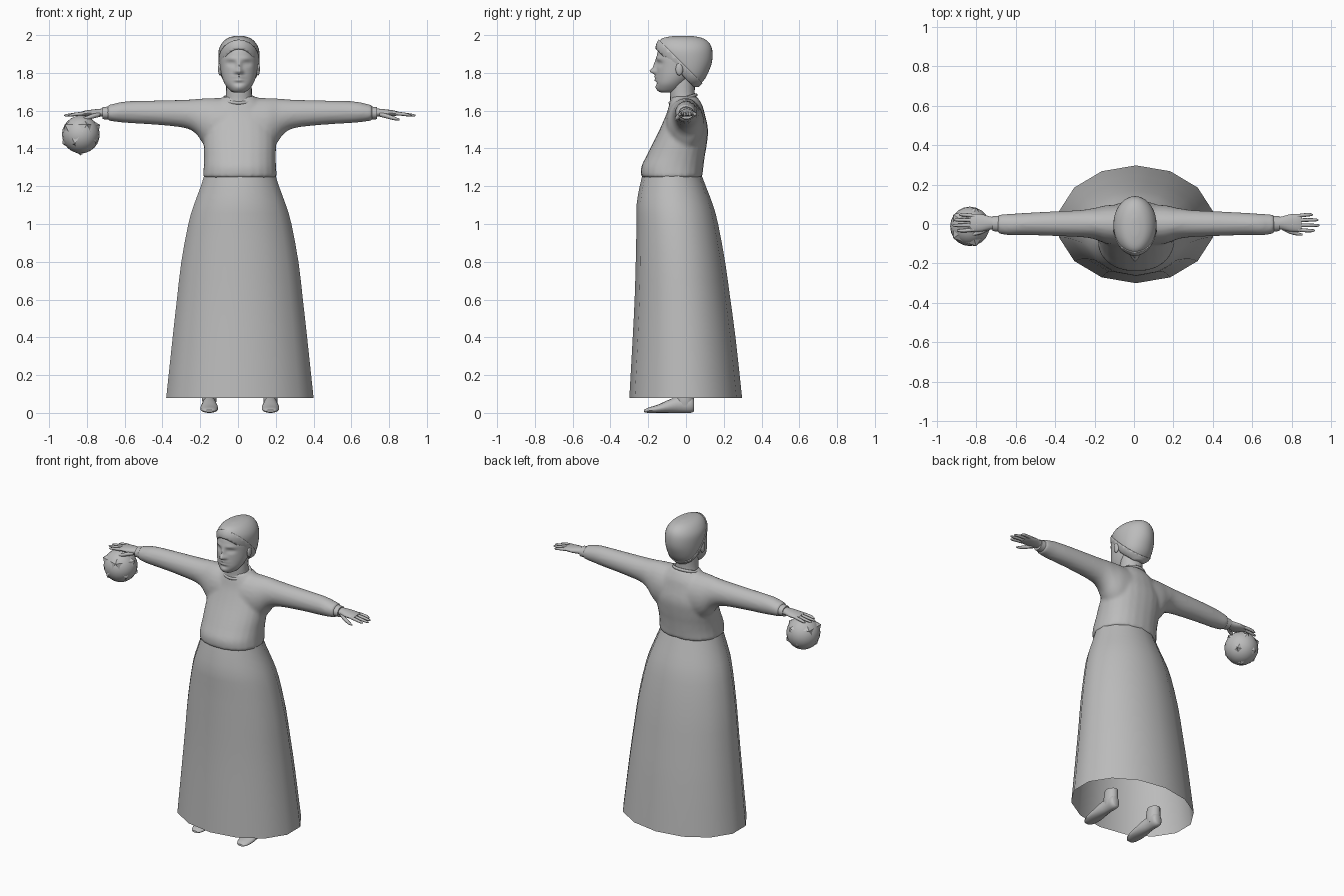
import bpy, bmesh, math, random
from mathutils import Vector

if "Cube" in bpy.data.objects:
    bpy.data.objects.remove(bpy.data.objects["Cube"])

GREY = (0.5, 0.5, 0.5, 1)
grey = bpy.data.materials.new("plain_grey")
grey.use_nodes = True
grey.diffuse_color = GREY
grey.node_tree.nodes["Principled BSDF"].inputs["Base Color"].default_value = GREY

MID = 0.01  # mirror line of the body


def curve_through(rows, steps):
    """Catmull-Rom interpolation of ring rows."""
    rows = [Vector(r) for r in rows]
    out = []
    for i in range(len(rows) - 1):
        p0, p1 = rows[max(i - 1, 0)], rows[i]
        p2, p3 = rows[i + 1], rows[min(i + 2, len(rows) - 1)]
        for s in range(steps):
            t = s / steps
            out.append(p1 + (p2 - p0) * (t / 2)
                       + (2 * p0 - 5 * p1 + 4 * p2 - p3) * (t * t / 2)
                       + (3 * p1 - p0 - 3 * p2 + p3) * (t ** 3 / 2))
    return out + [rows[-1]]


def loft(bm, rows, axis="z", sides=24, steps=3, power=1.0, side=1, caps=True):
    """Rows are (position, a_min, a_max, b_min, b_max) across the axis."""
    rings = []
    for t, a0, a1, b0, b1 in curve_through(rows, steps):
        ring = []
        for k in range(sides):
            ang = math.tau * k / sides
            s, c = math.sin(ang), math.cos(ang)
            a = (a0 + a1) / 2 + (a1 - a0) / 2 * math.copysign(abs(s) ** power, s)
            b = (b0 + b1) / 2 + (b1 - b0) / 2 * math.copysign(abs(c) ** power, c)
            x, y, z = {"z": (a, b, t), "x": (t, a, b), "y": (a, t, b)}[axis]
            ring.append(bm.verts.new((x if side > 0 else 2 * MID - x, y, z)))
        rings.append(ring)
    for low, high in zip(rings, rings[1:]):
        for k in range(sides):
            n = (k + 1) % sides
            bm.faces.new((low[k], low[n], high[n], high[k]))
    if caps:
        bm.faces.new(rings[0])
        bm.faces.new(rings[-1])


def finish(bm, name, angle=50):
    bmesh.ops.recalc_face_normals(bm, faces=bm.faces)
    mesh = bpy.data.meshes.new(name)
    bm.to_mesh(mesh)
    bm.free()
    mesh.materials.append(grey)
    mesh.shade_smooth()
    mesh.set_sharp_from_angle(angle=math.radians(angle))
    obj = bpy.data.objects.new(name, mesh)
    bpy.context.collection.objects.link(obj)
    return obj


def upright(rows, cx=MID):
    """(z, half width, y front, y back) to loft rows."""
    return [(z, cx - w, cx + w, f, b) for z, w, f, b in rows]


# Long hollow skirt
bm = bmesh.new()
loft(bm, upright([
    (0.08, 0.4, -0.3, 0.297), (0.4, 0.365, -0.282, 0.262), (0.6, 0.342, -0.272, 0.235),
    (0.8, 0.318, -0.266, 0.207), (1.0, 0.28, -0.262, 0.17), (1.1, 0.25, -0.262, 0.143),
    (1.2, 0.212, -0.245, 0.105), (1.27, 0.19, -0.228, 0.078)]),
    sides=14, steps=2, caps=False)
finish(bm, "skirt")

# Bodice and sleeves fused into one garment
bm = bmesh.new()
loft(bm, upright([
    (1.245, 0.197, -0.237, 0.086), (1.3, 0.192, -0.238, 0.092), (1.36, 0.19, -0.21, 0.1),
    (1.42, 0.192, -0.18, 0.11), (1.5, 0.188, -0.14, 0.117), (1.58, 0.165, -0.105, 0.1),
    (1.63, 0.13, -0.09, 0.086), (1.675, 0.085, -0.075, 0.058)]), power=0.9)
SLEEVE = [
    (0.08, -0.11, 0.1, 1.37, 1.668), (0.16, -0.1, 0.095, 1.39, 1.667),
    (0.205, -0.083, 0.085, 1.425, 1.665), (0.24, -0.073, 0.078, 1.475, 1.662),
    (0.3, -0.066, 0.07, 1.508, 1.658), (0.45, -0.06, 0.063, 1.525, 1.654),
    (0.58, -0.056, 0.056, 1.533, 1.651), (0.64, -0.057, 0.052, 1.538, 1.646),
    (0.68, -0.054, 0.05, 1.543, 1.636), (0.712, -0.047, 0.046, 1.547, 1.63)]
for side in (1, -1):
    loft(bm, SLEEVE, "x", side=side)
bodice = finish(bm, "bodice_and_sleeves")
remesh = bodice.modifiers.new("Fuse", "REMESH")
remesh.mode = "VOXEL"
remesh.voxel_size = 0.011
remesh.use_smooth_shade = True
soften = bodice.modifiers.new("Soften", "SMOOTH")
soften.iterations = 4

# Cuffs, hands and feet on both sides
for side, word in ((1, "left"), (-1, "right")):
    bm = bmesh.new()
    loft(bm, [(0.69, -0.04, 0.042, 1.552, 1.624), (0.737, -0.036, 0.04, 1.555, 1.618)],
         "x", steps=1, side=side)
    finish(bm, word + "_cuff")

    bm = bmesh.new()
    loft(bm, [(0.72, -0.026, 0.034, 1.566, 1.612), (0.75, -0.028, 0.038, 1.569, 1.61),
              (0.79, -0.038, 0.049, 1.569, 1.606), (0.83, -0.04, 0.051, 1.572, 1.6),
              (0.85, -0.036, 0.047, 1.577, 1.594)], "x", sides=16, side=side)
    for y, tip in ((-0.029, 0.918), (-0.006, 0.94), (0.018, 0.934), (0.041, 0.908)):
        r = 0.0095
        out = y * 1.15
        loft(bm, [(0.83, y - r, y + r, 1.576, 1.596), (0.88, out - r, out + r, 1.572, 1.59),
                  (tip - 0.01, out - 0.007, out + 0.007, 1.569, 1.582),
                  (tip, out - 0.002, out + 0.002, 1.573, 1.577)],
             "x", sides=8, steps=2, side=side)
    loft(bm, [(0.75, -0.03, -0.002, 1.568, 1.594), (0.79, -0.05, -0.026, 1.558, 1.583),
              (0.83, -0.059, -0.041, 1.549, 1.568), (0.855, -0.058, -0.05, 1.549, 1.557)],
         "x", sides=8, steps=2, side=side)
    finish(bm, word + "_hand")

    bm = bmesh.new()
    fx = MID + 0.162
    loft(bm, [(y, fx - w, fx + w, lo, hi) for y, w, lo, hi in (
        (-0.222, 0.02, 0.004, 0.016), (-0.2, 0.037, 0, 0.028), (-0.15, 0.047, 0, 0.043),
        (-0.09, 0.043, 0, 0.07), (-0.03, 0.035, 0, 0.09), (0.025, 0.034, 0, 0.09),
        (0.043, 0.022, 0.01, 0.07))], "y", sides=14, side=side)
    loft(bm, upright([(0.03, 0.033, -0.05, 0.04), (0.07, 0.039, -0.055, 0.042),
                      (0.13, 0.036, -0.045, 0.042)], fx), sides=14, side=side)
    finish(bm, word + "_foot")

# Head with a softly sculpted face
HX = 0.005
bm = bmesh.new()
loft(bm, upright([
    (1.697, 0.028, -0.135, -0.06), (1.708, 0.048, -0.15, -0.03), (1.74, 0.074, -0.158, 0.0),
    (1.78, 0.09, -0.158, 0.04), (1.83, 0.099, -0.157, 0.08), (1.88, 0.102, -0.156, 0.1),
    (1.93, 0.096, -0.142, 0.1), (1.97, 0.065, -0.1, 0.07), (1.985, 0.02, -0.05, 0.02)], HX),
    sides=72, steps=6)
FACE = [  # x offset, z, width, height, push
    (0, 1.808, 0.016, 0.014, -0.03), (0, 1.835, 0.011, 0.028, -0.016),
    (0.017, 1.803, 0.009, 0.009, -0.008), (0.042, 1.85, 0.022, 0.013, 0.013),
    (0.042, 1.85, 0.011, 0.006, -0.006), (0.04, 1.876, 0.03, 0.01, -0.005),
    (0, 1.778, 0.026, 0.006, -0.012), (0, 1.762, 0.022, 0.006, -0.011),
    (0, 1.77, 0.026, 0.003, 0.004), (0, 1.745, 0.025, 0.008, 0.005),
    (0, 1.722, 0.024, 0.014, -0.006)]
for v in bm.verts:
    if v.co.y < -0.06:
        v.co.y += sum(d * math.exp(-((abs(v.co.x - HX) - x) / w) ** 2 - ((v.co.z - z) / h) ** 2)
                      for x, z, w, h, d in FACE)
finish(bm, "head", 80)

bm = bmesh.new()
loft(bm, upright([(1.6, 0.085, -0.09, 0.055), (1.66, 0.072, -0.084, 0.05),
                  (1.7, 0.068, -0.085, 0.046), (1.77, 0.068, -0.08, 0.05)], HX))
finish(bm, "neck")

bm = bmesh.new()
for s in (1, -1):
    made = bmesh.ops.create_uvsphere(bm, u_segments=12, v_segments=8, radius=1)
    for v in made["verts"]:
        v.co = (HX + s * 0.1 + v.co.x * 0.011, -0.035 + v.co.y * 0.02, 1.82 + v.co.z * 0.034)
finish(bm, "ears")

# Head covering and its front band, cut along a slanted line
CAP = upright([
    (1.73, 0.035, 0.0, 0.065), (1.76, 0.075, -0.03, 0.094), (1.8, 0.097, -0.08, 0.117),
    (1.86, 0.108, -0.135, 0.138), (1.92, 0.107, -0.155, 0.139), (1.96, 0.088, -0.148, 0.122),
    (1.985, 0.058, -0.12, 0.085), (1.996, 0.02, -0.06, 0.03)], HX)
for name, grow, low, high in (("head_wrap", 1.0, 1.77, None), ("wrap_band", 1.035, 1.766, 1.832)):
    bm = bmesh.new()
    loft(bm, CAP, sides=36, steps=4)
    centre = Vector((HX, 0, 1.87))
    for v in bm.verts:
        v.co = centre + (v.co - centre) * grow
    for level, keep_above in ((low, True), (high, False)):
        if level:
            bmesh.ops.bisect_plane(bm, geom=bm.verts[:] + bm.edges[:] + bm.faces[:],
                                   plane_co=(0, 0, level), plane_no=(0, 1, 1),
                                   clear_inner=keep_above, clear_outer=not keep_above)
    wrap = finish(bm, name)
    thick = wrap.modifiers.new("Cloth", "SOLIDIFY")
    thick.thickness = 0.006

# Neckline collar dipping at the front
bpy.ops.mesh.primitive_torus_add(location=(HX, -0.016, 1.662), rotation=(0.3, 0, 0),
                                 major_segments=32, minor_segments=8,
                                 major_radius=0.08, minor_radius=0.009)
collar = bpy.context.object
collar.name = "collar"
collar.scale.y = 0.9
collar.data.materials.append(grey)
collar.data.shade_smooth()

# Round bundle held under the right hand, with loose outer wraps
BUNDLE = Vector((-0.832, -0.012, 1.474))
bm = bmesh.new()
bmesh.ops.create_uvsphere(bm, u_segments=20, v_segments=12, radius=0.1)
bmesh.ops.translate(bm, verts=bm.verts, vec=BUNDLE)
finish(bm, "bundle")
random.seed(4)
bm = bmesh.new()
bmesh.ops.create_icosphere(bm, subdivisions=1, radius=0.113)
for v in bm.verts:
    v.co = v.co * random.uniform(0.96, 1.04) + BUNDLE
loose = random.sample(bm.faces[:], 6)
bmesh.ops.delete(bm, geom=loose, context="FACES")
finish(bm, "bundle_wraps", 30)
